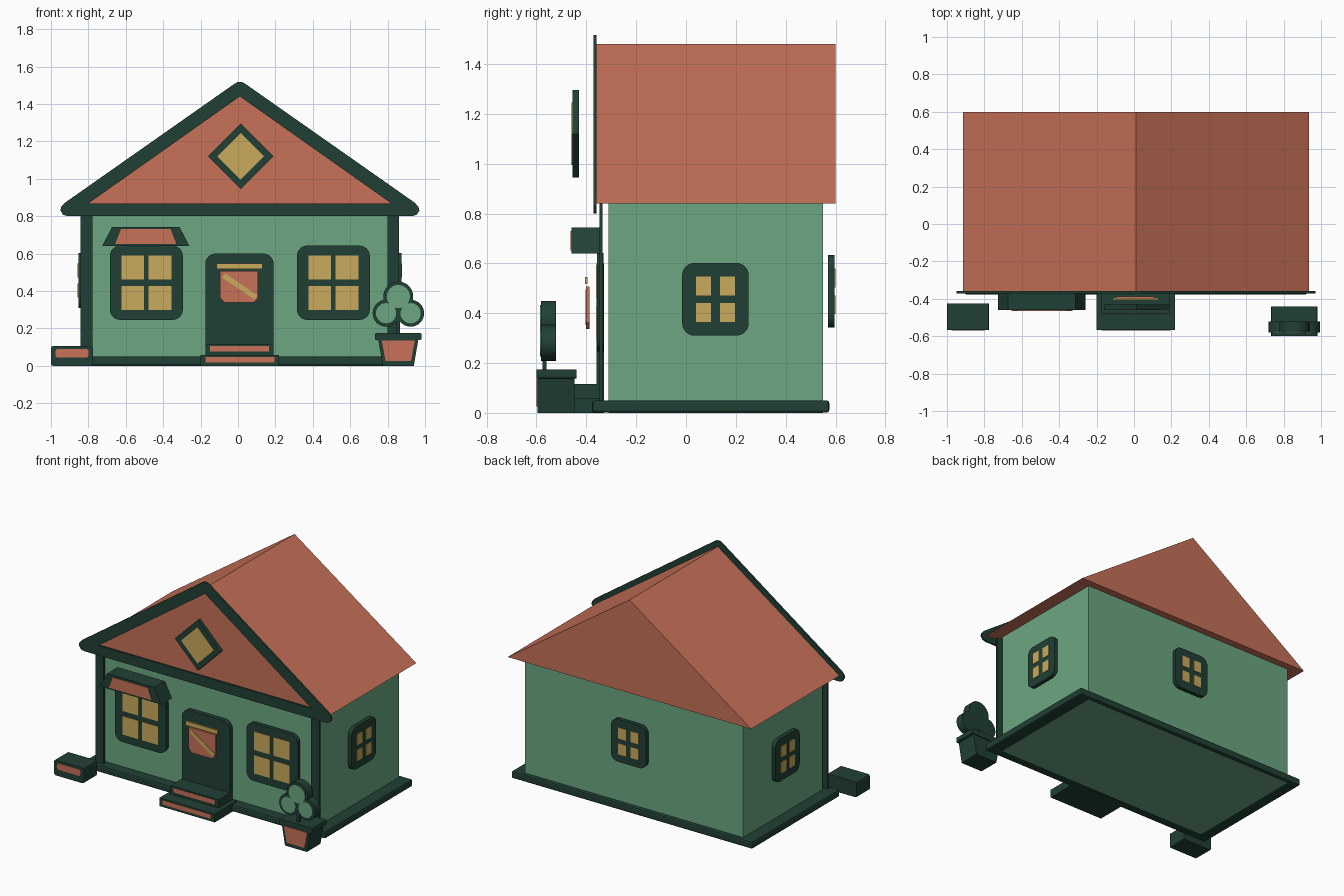
import bpy, bmesh
from math import sin, cos, pi, radians
from mathutils import Matrix

cube = bpy.data.objects.get("Cube")
if cube:
    bpy.data.objects.remove(cube)


def material(name, rgb):
    m = bpy.data.materials.new(name)
    m.use_nodes = True
    m.diffuse_color = (*rgb, 1)
    m.node_tree.nodes["Principled BSDF"].inputs["Base Color"].default_value = (*rgb, 1)
    return m


DARK = material("dark_green", (0.015, 0.051, 0.036))
GREEN = material("wall_green", (0.150, 0.385, 0.222))
SALMON = material("terracotta", (0.570, 0.165, 0.098))
YELLOW = material("window_yellow", (0.585, 0.400, 0.107))
CX = 0.01  # centre line of the house


def prism(name, outline, y0, y1, mat, hole=None, place=None):
    """Extrude an x-z outline (with an optional hole) from y0 to y1."""
    bm = bmesh.new()
    edges = []
    for loop in [outline] + ([hole] if hole else []):
        vs = [bm.verts.new((x, y0, z)) for x, z in loop]
        edges += [bm.edges.new((vs[i - 1], vs[i])) for i in range(len(vs))]
    if hole:
        bmesh.ops.triangle_fill(bm, edges=edges, use_beauty=True)
    else:
        bm.faces.new(vs)
    ext = bmesh.ops.extrude_face_region(bm, geom=bm.faces[:], use_keep_orig=True)
    bmesh.ops.translate(bm, vec=(0, y1 - y0, 0),
                        verts=[g for g in ext["geom"] if isinstance(g, bmesh.types.BMVert)])
    bmesh.ops.recalc_face_normals(bm, faces=bm.faces[:])
    if place:
        bm.transform(place)
    me = bpy.data.meshes.new(name)
    bm.to_mesh(me)
    bm.free()
    me.materials.append(mat)
    ob = bpy.data.objects.new(name, me)
    bpy.context.collection.objects.link(ob)
    return ob


def rect(x0, x1, z0, z1):
    return [(x0, z0), (x1, z0), (x1, z1), (x0, z1)]


def rounded(x0, x1, z0, z1, r, low=None, n=6):
    """Rectangle with rounded corners; low sets the radius of the bottom ones."""
    low = r if low is None else low
    pts = []
    for x, z, sx, sz, rad, a in ((x0, z0, 1, 1, low, 180), (x1, z0, -1, 1, low, 270),
                                 (x1, z1, -1, -1, r, 0), (x0, z1, 1, -1, r, 90)):
        if rad == 0:
            pts.append((x, z))
            continue
        for i in range(n + 1):
            t = radians(a) + pi / 2 * i / n
            pts.append((x + sx * rad + rad * cos(t), z + sz * rad + rad * sin(t)))
    return pts


def circle(x, z, r, n=32):
    return [(x + r * cos(2 * pi * i / n), z + r * sin(2 * pi * i / n)) for i in range(n)]


def diamond(x, z, r):
    return circle(x, z, r, 4)


def trapezoid(x, z0, z1, half0, half1):
    return [(x - half0, z0), (x + half0, z0), (x + half1, z1), (x - half1, z1)]


def window(name, at, turn, w, h, pane_w, pane_h, dx, dz, r):
    place = Matrix.Translation(at) @ Matrix.Rotation(radians(turn), 4, "Z")
    prism(name + "_frame", rounded(-w / 2, w / 2, -h / 2, h / 2, r), 0.004, 0.03, DARK, place=place)
    for sx in (-1, 1):
        for sz in (-1, 1):
            x, z = sx * dx, sz * dz
            prism(name + "_pane", rect(x - pane_w / 2, x + pane_w / 2, z - pane_h / 2, z + pane_h / 2),
                  0, 0.008, YELLOW, place=place)


# House body, plinth and corner posts
prism("walls", rect(CX - 0.83, CX + 0.83, 0, 0.845), -0.31, 0.55, GREEN)
plinth = prism("plinth", rect(CX - 0.915, CX + 0.915, 0.001, 0.05), -0.377, 0.575, DARK)
bevel = plinth.modifiers.new("bevel", "BEVEL")
bevel.width, bevel.segments = 0.01, 2
for side in (-1, 1):
    x = CX + side * 0.82
    prism("corner_post", rect(x - 0.032, x + 0.032, 0.04, 0.84), -0.347, -0.335, DARK)

# Roof and the gable trim with rounded eaves
prism("roof", [(CX - 0.925, 0.84), (CX + 0.925, 0.84), (CX, 1.48)], -0.36, 0.60, SALMON)
half = [(0.92, 0.80), (0.945, 0.807), (0.96, 0.83), (0.955, 0.85), (0.935, 0.872),
        (0.03, 1.507), (0.012, 1.517)]
trim = [(CX + x, z) for x, z in half] + [(CX - x, z) for x, z in reversed(half)]
prism("gable_trim", trim, -0.372, -0.359, DARK,
      hole=[(CX - 0.81, 0.868), (CX + 0.81, 0.868), (CX, 1.44)])
prism("gable_window_frame", diamond(0.014, 1.12, 0.175), -0.456, -0.43, DARK)
prism("gable_window_pane", diamond(0.014, 1.12, 0.125), -0.46, -0.452, YELLOW)

# Windows: two large at the front, small ones on the sides and back
big = (0.39, 0.397, 0.122, 0.127, 0.073, 0.081, 0.055)
small = (0.267, 0.292, 0.06, 0.076, 0.048, 0.054, 0.05)
window("front_right_window", (-0.49, -0.362, 0.444), 0, *big)
window("front_left_window", (0.51, -0.362, 0.444), 0, *big)
window("left_window", (CX + 0.868, 0.118, 0.456), 90, *small)
window("right_window", (CX - 0.868, 0.118, 0.456), -90, *small)
window("back_window", (0.02, 0.599, 0.488), 180, *small)

# Awning
prism("awning", trapezoid(-0.493, 0.64, 0.743, 0.233, 0.18), -0.46, -0.345, DARK)
prism("awning_panel", trapezoid(-0.493, 0.652, 0.73, 0.163, 0.133), -0.464, -0.456, SALMON)

# Door with its hanging sign
prism("door", rounded(-0.175, 0.19, 0.04, 0.60, 0.055, low=0), -0.36, -0.33, DARK)
prism("door_panel", rounded(-0.095, 0.108, 0.337, 0.507, 0, low=0.025, n=1), -0.401, -0.388, SALMON)
prism("door_bar", rect(-0.115, 0.13, 0.517, 0.546), -0.406, -0.395, YELLOW)
tilt = Matrix.Translation((0.01, 0, 0.424)) @ Matrix.Rotation(radians(34), 4, "Y")
prism("door_diagonal", rect(-0.105, 0.105, -0.014, 0.014), -0.404, -0.396, YELLOW, place=tilt)

# Steps with coloured risers
for name, x0, x1, z, front in (("lower", -0.2, 0.22, 0, -0.57), ("upper", -0.175, 0.19, 0.058, -0.485)):
    prism(name + "_step", rect(x0, x1, z, z + 0.057), front + 0.003, -0.33, DARK)
    prism(name + "_step_riser", rect(x0 + 0.025, x1 - 0.025, z + 0.018, z + 0.048),
          front, front + 0.008, SALMON)

# Low block at the right corner
prism("side_block", rounded(-1, -0.775, 0, 0.105, 0.01, n=2), -0.567, -0.425, DARK)
prism("side_block_panel", rounded(-0.975, -0.8, 0.045, 0.09, 0.01, n=2), -0.57, -0.562, SALMON)

# Potted plant
PX = 0.857
prism("pot", trapezoid(PX, 0, 0.145, 0.083, 0.108), -0.595, -0.447, DARK)
prism("pot_rim", rounded(PX - 0.125, PX + 0.125, 0.138, 0.175, 0.008, n=2), -0.599, -0.44, DARK)
prism("pot_panel", trapezoid(PX, 0.025, 0.135, 0.068, 0.088), -0.599, -0.591, SALMON)
prism("plant_stem", rect(PX - 0.01, PX + 0.01, 0.17, 0.32), -0.575, -0.56, DARK)
for dx, z, r in ((-0.065, 0.281, 0.072), (0.066, 0.281, 0.072), (0, 0.37, 0.08)):
    for part, rad, y0, y1, mat in (("leaf_ball", r, -0.581, -0.522, DARK),
                                   ("leaf_face", r - 0.018, -0.585, -0.577, GREEN)):
        ob = prism(part, circle(PX + dx, z, rad), y0, y1, mat)
        bpy.ops.object.select_all(action="DESELECT")
        ob.select_set(True)
        bpy.context.view_layer.objects.active = ob
        bpy.ops.object.shade_smooth_by_angle()
